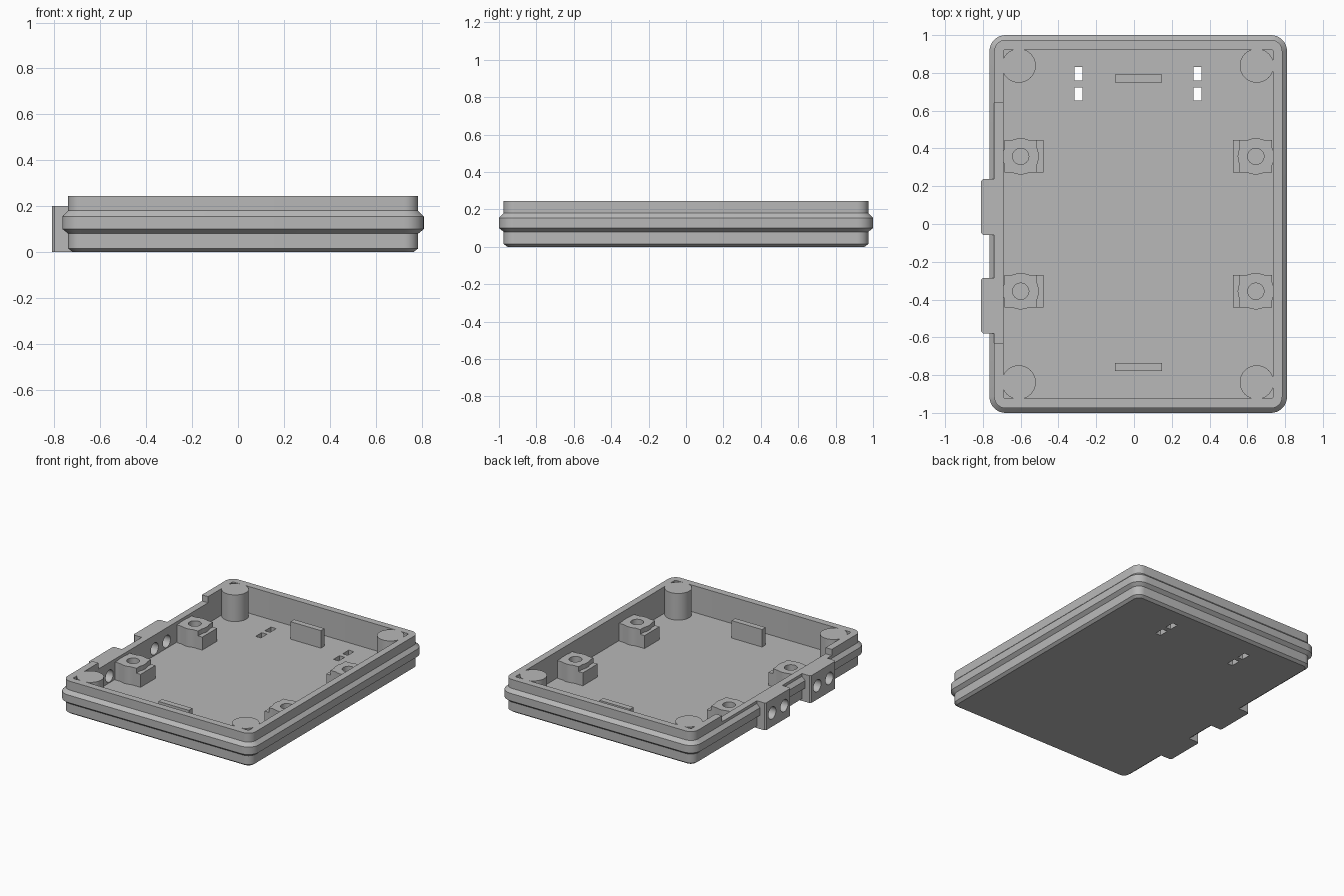
import bpy, bmesh, math

if "Cube" in bpy.data.objects:
    bpy.data.objects.remove(bpy.data.objects["Cube"])

grey = bpy.data.materials.new("plain_grey")
grey.diffuse_color = (0.48, 0.48, 0.48, 1)
grey.use_nodes = True
grey.node_tree.nodes["Principled BSDF"].inputs["Base Color"].default_value = grey.diffuse_color

TOP, FLOOR = 0.245, 0.05
X0, X1, Y = -0.74, 0.785, 0.975      # main wall footprint


def finish(name, bm):
    bmesh.ops.recalc_face_normals(bm, faces=bm.faces)
    me = bpy.data.meshes.new(name)
    bm.to_mesh(me)
    bm.free()
    me.materials.append(grey)
    ob = bpy.data.objects.new(name, me)
    bpy.context.collection.objects.link(ob)
    return ob


def smooth(ob):
    bpy.ops.object.select_all(action='DESELECT')
    ob.select_set(True)
    bpy.context.view_layer.objects.active = ob
    bpy.ops.object.shade_smooth_by_angle(angle=math.radians(30))


def loft(name, loops, closed=False):
    """Skin equal-length point loops; cap the ends unless closed."""
    bm = bmesh.new()
    rings = [[bm.verts.new(p) for p in lp] for lp in loops]
    n = len(rings[0])
    pairs = list(zip(rings, rings[1:])) + ([(rings[-1], rings[0])] if closed else [])
    for a, b in pairs:
        for i in range(n):
            j = (i + 1) % n
            bm.faces.new((a[i], a[j], b[j], b[i]))
    if not closed:
        bm.faces.new(rings[0][::-1])
        bm.faces.new(rings[-1])
    return finish(name, bm)


def prism(name, pts, z0, z1):
    return loft(name, [[(x, y, z) for x, y in pts] for z in (z0, z1)])


def box(name, x0, x1, y0, y1, z0, z1):
    return prism(name, [(x0, y0), (x1, y0), (x1, y1), (x0, y1)], z0, z1)


def circle(cx, cy, r, n=48):
    return [(cx + r * math.cos(2 * math.pi * i / n),
             cy + r * math.sin(2 * math.pi * i / n)) for i in range(n)]


def rounded_rect(d, z, seg=8):
    """Wall footprint grown by d, with matching corner radius."""
    r = max(0.06 + d, 0.005)
    pts = []
    for k, (cx, cy) in enumerate([(X1 + d - r, Y + d - r), (X0 - d + r, Y + d - r),
                                  (X0 - d + r, -Y - d + r), (X1 + d - r, -Y - d + r)]):
        for i in range(seg + 1):
            a = math.pi / 2 * (k + i / seg)
            pts.append((cx + r * math.cos(a), cy + r * math.sin(a), z))
    return pts


def boolean(ob, tool, op):
    mod = ob.modifiers.new(op.lower(), 'BOOLEAN')
    mod.operation, mod.solver, mod.object = op, 'EXACT', tool
    bpy.context.view_layer.objects.active = ob
    bpy.ops.object.modifier_apply(modifier=mod.name)
    bpy.data.objects.remove(tool)


# Tray shell: chamfered base, outer band, rim, cavity
profile = [(-0.02, 0), (0, 0.015), (0, 0.08), (0.025, 0.10), (0.025, 0.155),
           (0, 0.18), (0, TOP), (-0.05, TOP), (-0.05, FLOOR)]
shell = loft("tray_shell", [rounded_rect(d, z) for d, z in profile])

# Notch in the left rim
boolean(shell, box("notch_cutter", -0.80, -0.66, -0.63, 0.64, 0.2, 0.3), 'DIFFERENCE')

# Cable entry blocks with paired bores through the wall
for cy in (0.09, -0.432):
    h, c = 0.147, 0.01
    block = prism("cable_block", [(-0.81, cy - h + c), (-0.81 + c, cy - h), (-0.70, cy - h),
                                  (-0.70, cy + h), (-0.81 + c, cy + h), (-0.81, cy + h - c)], 0, 0.2)
    boolean(shell, block, 'UNION')
    for dy in (-0.07, 0.07):
        bore = loft("bore_cutter", [[(x, cy + dy + u, 0.1 + v) for u, v in circle(0, 0, 0.044, 32)]
                                    for x in (-0.9, -0.6)])
        boolean(shell, bore, 'DIFFERENCE')

# Pairs of strap slots through the floor
for sx in (-0.293, 0.337):
    for sy in (0.795, 0.688):
        boolean(shell, box("slot_cutter", sx - 0.021, sx + 0.021, sy - 0.035, sy + 0.035,
                           -0.1, 0.1), 'DIFFERENCE')
smooth(shell)

# Corner posts
for px in (-0.61, 0.65):
    for py in (-0.838, 0.838):
        smooth(prism("corner_post", circle(px, py, 0.09), FLOOR - 0.02, TOP))

# Board standoffs: square merged with a round boss, a screw hole and a lower inner ledge
for px, s in ((-0.60, 1), (0.645, -1)):
    for py in (-0.356, 0.358):
        outer = []
        for i in range(48):
            a = 2 * math.pi * i / 48
            r = max(0.096, 0.086 / max(abs(math.cos(a)), abs(math.sin(a))))
            outer.append((px + r * math.cos(a), py + r * math.sin(a)))
        inner = circle(px, py, 0.043)
        z0, z1 = FLOOR - 0.01, 0.18
        rings = [[(x, y, z) for x, y in pts] for pts, z in
                 ((outer, z0), (outer, z1), (inner, z1), (inner, z0))]
        smooth(loft("standoff", rings, closed=True))
        xa, xb = sorted((px + s * 0.07, px + s * 0.12))
        box("standoff_ledge", xa, xb, py - 0.086, py + 0.086, z0, 0.145)

# Upright stop tabs near the front and back walls
for ty in (-0.758, 0.77):
    box("stop_tab", -0.10, 0.147, ty - 0.021, ty + 0.021, FLOOR - 0.01, 0.178)
